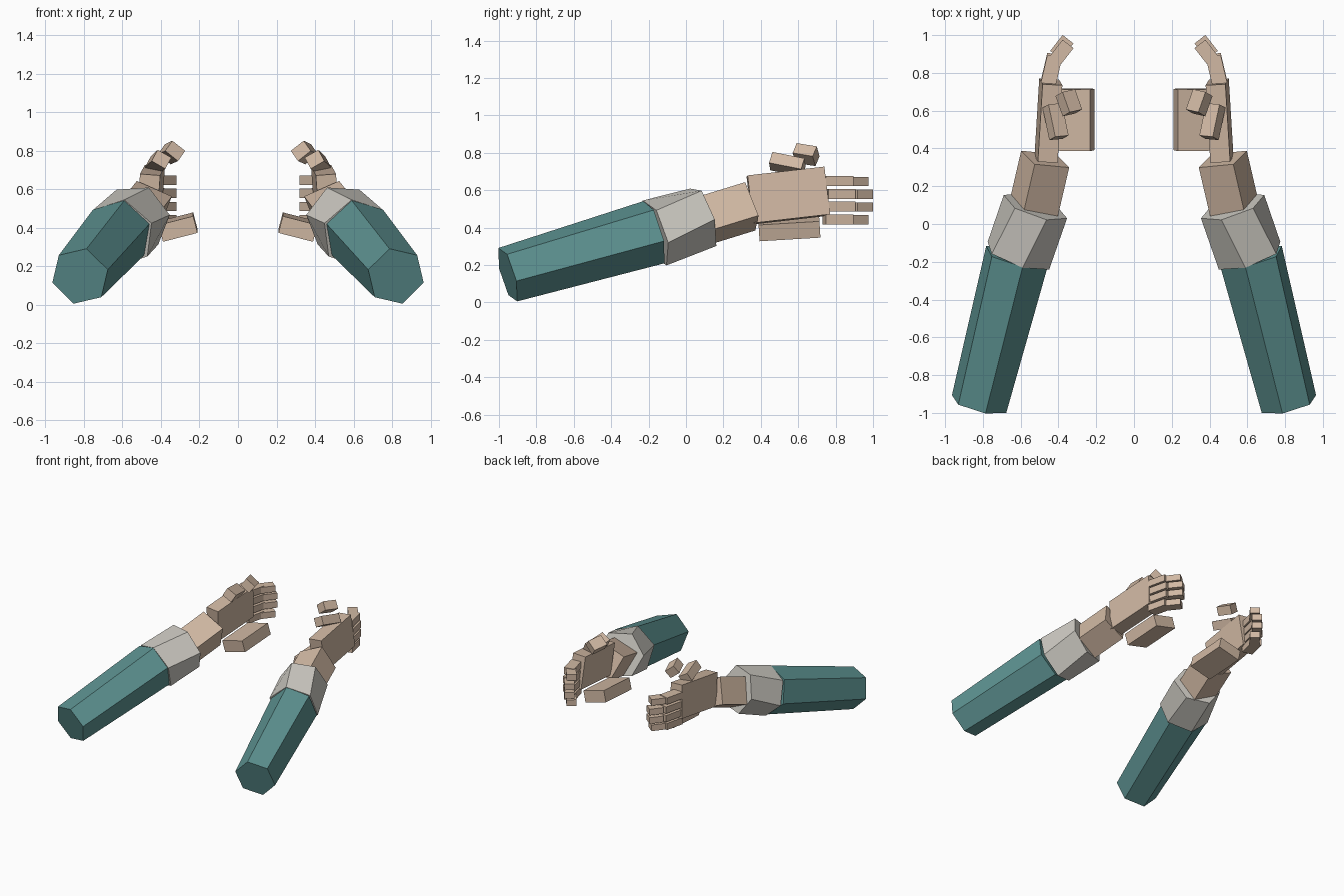
import bpy, bmesh, math
from mathutils import Vector, Matrix

cube = bpy.data.objects.get("Cube")
if cube:
    bpy.data.objects.remove(cube, do_unlink=True)


def material(name, color):
    m = bpy.data.materials.new(name)
    m.use_nodes = True
    m.diffuse_color = (*color, 1)
    m.node_tree.nodes["Principled BSDF"].inputs["Base Color"].default_value = (*color, 1)
    return m


TEAL = material("teal sleeve", (0.11, 0.29, 0.285))
GREY = material("pale grey cuff", (0.61, 0.59, 0.54))
SKIN = material("skin", (0.64, 0.485, 0.37))


def finish(bm, name, mat):
    """Make the left part and its mirrored right twin."""
    for side, sign in (("left", 1), ("right", -1)):
        twin = bm.copy()
        for v in twin.verts:
            v.co.x *= sign
        bmesh.ops.recalc_face_normals(twin, faces=twin.faces)
        mesh = bpy.data.meshes.new(f"{side}_{name}")
        twin.to_mesh(mesh)
        twin.free()
        mesh.materials.append(mat)
        obj = bpy.data.objects.new(f"{side}_{name}", mesh)
        bpy.context.collection.objects.link(obj)
    bm.free()


def hex_tube(name, mat, ends):
    """Closed six-sided tube; each end is (centre, radius, corner direction)."""
    bm = bmesh.new()
    axis = (Vector(ends[1][0]) - Vector(ends[0][0])).normalized()
    rings = []
    for centre, radius, corner in ends:
        c = Vector(corner)
        c = (c - axis * c.dot(axis)).normalized()
        rings.append([bm.verts.new(Vector(centre) + radius * (Matrix.Rotation(math.tau * k / 6, 3, axis) @ c))
                      for k in range(6)])
    for k in range(6):
        n = (k + 1) % 6
        bm.faces.new((rings[0][k], rings[0][n], rings[1][n], rings[1][k]))
    for ring in rings:
        bm.faces.new(ring)
    finish(bm, name, mat)


def box(name, centre, forward, up, size):
    """Box of (width, length, height) whose length follows forward."""
    f = Vector(forward).normalized()
    s = f.cross(Vector(up)).normalized()
    u = s.cross(f)
    rot = Matrix((s, f, u)).transposed().to_4x4()
    bm = bmesh.new()
    bmesh.ops.create_cube(bm, size=1, matrix=Matrix.Translation(centre) @ rot @ Matrix.Diagonal((*size, 1)))
    finish(bm, name, SKIN)


# Sleeve and cuff
hex_tube("sleeve", TEAL, [((0.82, -0.953, 0.148), 0.155, (-0.22, -0.31, 0.92)),
                          ((0.62, -0.172, 0.375), 0.178, (-0.15, -0.4, 0.92))])
hex_tube("cuff", GREY, [((0.612, -0.168, 0.371), 0.186, (-0.1, -0.4, 0.92)),
                        ((0.522, 0.092, 0.455), 0.179, (-0.34, -0.38, 0.87))])

# Wrist and palm
box("wrist", (0.5, 0.215, 0.474), (-0.058, 0.25, 0.077), (-0.36, -0.25, 0.87), (0.2, 0.275, 0.205))
box("palm", (0.453, 0.547, 0.571), (-0.025, 0.41, 0.047), (-0.07, -0.13, 1), (0.105, 0.414, 0.257))

# Slab beside the palm
box("lower_slab", (0.311, 0.552, 0.403), (0, 1, 0.06), (0.25, 0, 0.97), (0.185, 0.326, 0.09))

# Four bent fingers; the outer two are a little shorter
for i, finger in enumerate(("index", "middle", "ring", "little")):
    z = 0.648 - 0.068 * i
    back = 0.025 if i in (0, 3) else 0
    box(f"{finger}_finger_base", (0.437, 0.825 - back * 0.5, z), (-0.035, 0.15, 0), (0, 0, 1), (0.08, 0.15, 0.053))
    box(f"{finger}_finger_tip", (0.382, 0.936 - back, z - 0.002), (-0.065, 0.083, 0), (0, 0, 1), (0.073, 0.107, 0.049))

# Thumb in two separate segments
box("thumb_base", (0.415, 0.542, 0.738), (0.037, 0.177, -0.035), (-0.5, 0, 0.87), (0.082, 0.178, 0.068))
box("thumb_tip", (0.345, 0.642, 0.79), (0.039, 0.11, -0.018), (-0.62, 0, 0.78), (0.086, 0.115, 0.068))
